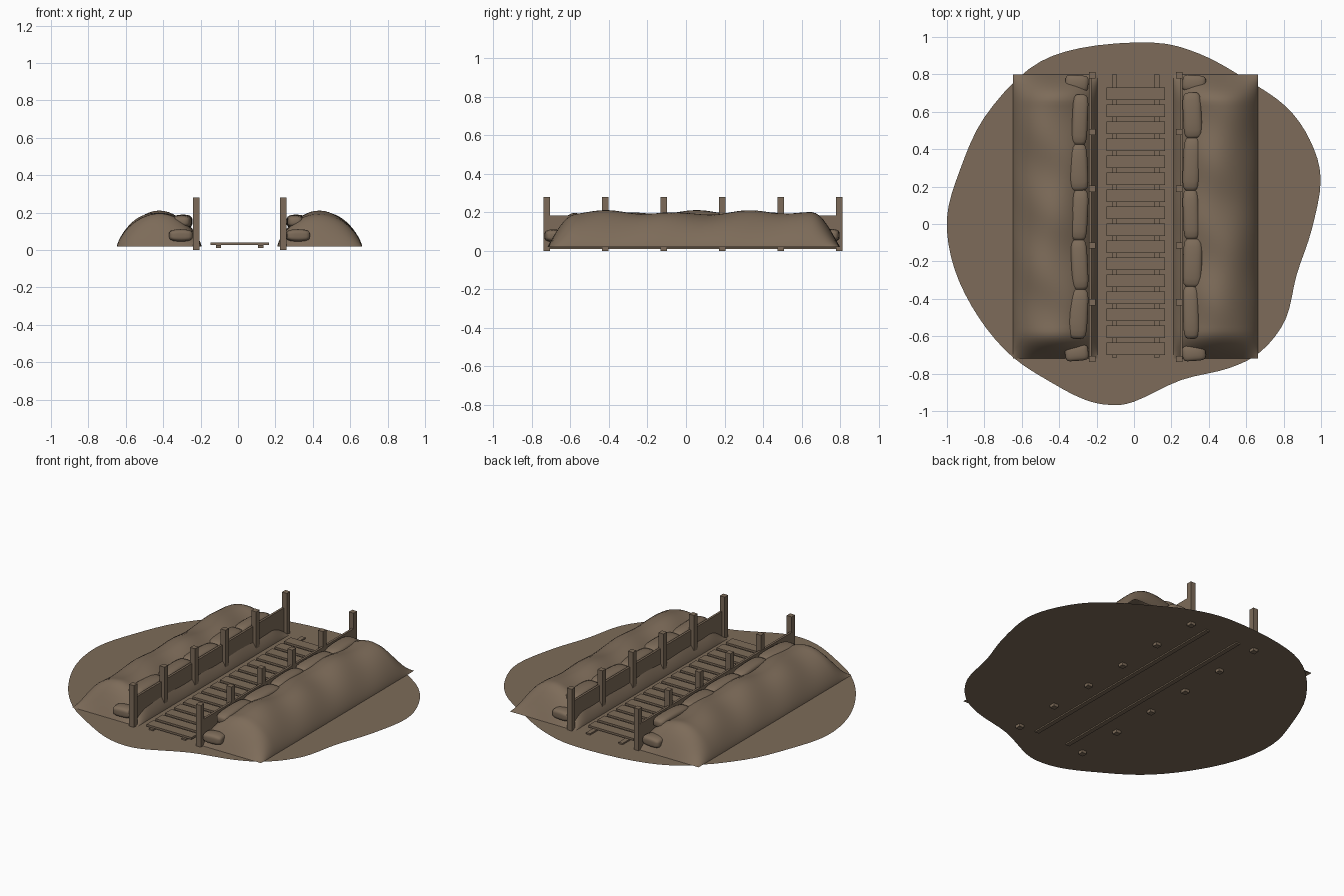
import bpy, bmesh, math
from mathutils import Vector

if "Cube" in bpy.data.objects:
    bpy.data.objects.remove(bpy.data.objects["Cube"])

GROUND_Z = 0.018
earth = bpy.data.materials.new("brown earth")
earth.diffuse_color = (0.205, 0.148, 0.100, 1)
earth.use_nodes = True
earth.node_tree.nodes["Principled BSDF"].inputs["Base Color"].default_value = earth.diffuse_color


def finish(name, bm, smooth=False):
    mesh = bpy.data.meshes.new(name)
    bm.to_mesh(mesh)
    bm.free()
    mesh.materials.append(earth)
    for p in mesh.polygons:
        p.use_smooth = smooth
    ob = bpy.data.objects.new(name, mesh)
    bpy.context.collection.objects.link(ob)
    return ob


def add_box(bm, lo, hi):
    r = bmesh.ops.create_cube(bm, size=1)
    for v in r["verts"]:
        v.co = Vector([(lo[i] + hi[i]) / 2 + v.co[i] * (hi[i] - lo[i]) for i in range(3)])


# ground patch: smooth closed outline through a few points
outline = [(0.1, 0.97), (-0.29, 0.94), (-0.56, 0.83), (-0.8, 0.57), (-0.93, 0.29),
           (-1, 0.03), (-0.96, -0.24), (-0.83, -0.5), (-0.65, -0.71), (-0.42, -0.86),
           (-0.26, -0.94), (-0.13, -0.967), (0, -0.95), (0.25, -0.835), (0.51, -0.77),
           (0.68, -0.68), (0.81, -0.51), (0.87, -0.27), (0.95, -0.03), (0.998, 0.24),
           (0.94, 0.45), (0.81, 0.63), (0.59, 0.78), (0.35, 0.91)]
pts = [Vector(p) for p in outline]
bm = bmesh.new()
ring = []
for i in range(len(pts)):
    a, b, c, d = (pts[(i + k) % len(pts)] for k in (-1, 0, 1, 2))
    for s in range(4):
        t = s / 4
        p = 0.5 * (2 * b + (c - a) * t + (2 * a - 5 * b + 4 * c - d) * t * t
                   + (3 * b - a - 3 * c + d) * t ** 3)
        ring.append(bm.verts.new((p.x, p.y, GROUND_Z)))
bm.faces.new(ring)
finish("ground_patch", bm)


# earth banks: rectangular grids raised to a rounded, uneven ridge
def bank(name, x0, x1, phase):
    y0, y1, nx, ny = -0.72, 0.8, 28, 72
    bm = bmesh.new()
    rows = []
    for j in range(ny + 1):
        y = y0 + (y1 - y0) * j / ny
        row = []
        for i in range(nx + 1):
            u = -math.cos(math.pi * i / nx)
            x = (x0 + x1) / 2 + u * (x1 - x0) / 2
            arch = max(0, 1 - u * u) ** 0.75
            end = math.sin(min(1, min(y - y0, y1 - y) / 0.15) * math.pi / 2)
            bump = 0.178 + 0.008 * math.sin(17 * y + phase + 2 * u) \
                + 0.006 * math.sin(8 * y + 2 * phase - 3 * u)
            row.append(bm.verts.new((x, y, GROUND_Z + 0.001 + arch * end * bump)))
        rows.append(row)
    for j in range(ny):
        for i in range(nx):
            bm.faces.new((rows[j][i], rows[j][i + 1], rows[j + 1][i + 1], rows[j + 1][i]))
    finish(name, bm, True)


bank("left_bank", -0.648, -0.195, 0.6)
bank("right_bank", 0.21, 0.664, 2.4)


# sandbags: boxes rounded toward a pillow shape
def sandbag(name, centre, half, tilt):
    bm = bmesh.new()
    bmesh.ops.create_cube(bm, size=2)
    bmesh.ops.subdivide_edges(bm, edges=bm.edges[:], cuts=5, use_grid_fill=True)
    for v in bm.verts:
        n = sum(abs(c) ** 5 for c in v.co) ** 0.2
        p = Vector(v.co) / n
        x, y = p.x * half[0], p.y * half[1]
        z = p.z * half[2] * (1 - 0.2 * p.x ** 2 - 0.2 * p.y ** 2)
        v.co = (centre[0] + x * math.cos(tilt) - y * math.sin(tilt),
                centre[1] + x * math.sin(tilt) + y * math.cos(tilt), centre[2] + z)
    finish(name, bm, True)


left_spans = [(0.69, 0.425), (0.425, 0.18), (0.18, -0.085), (-0.085, -0.35), (-0.35, -0.61)]
right_spans = [(0.7, 0.46), (0.46, 0.18), (0.18, -0.08), (-0.08, -0.335), (-0.335, -0.61)]
for side, label, spans, face in ((-1, "left", left_spans, 0.247), (1, "right", right_spans, 0.262)):
    for k, (a, b) in enumerate(spans):
        w = 0.046 + 0.005 * math.sin(2.3 * k + side)
        sandbag(f"{label}_upper_sandbag_{k + 1}", (side * (face + w), (a + b) / 2, 0.152),
                (w, (a - b) / 2 + 0.003, 0.037), 0.05 * math.sin(3 * k + side))
    # lower bags laid across the bank ends
    sandbag(f"{label}_front_end_sandbag", (side * (face + 0.059), -0.69, 0.078), (0.062, 0.042, 0.033), 0.08)
    sandbag(f"{label}_rear_end_sandbag", (side * (face + 0.059), 0.752, 0.08), (0.062, 0.044, 0.033), -0.08)

    # revetment wall behind the posts
    x = -0.234 if side < 0 else 0.252
    bm = bmesh.new()
    add_box(bm, (x - 0.007, -0.715, GROUND_Z), (x + 0.007, 0.8, 0.183))
    finish(f"{label}_wall_board", bm)

    # posts
    px = -0.223 if side < 0 else 0.242
    for k in range(6):
        y = -0.722 + k * 0.3035
        bm = bmesh.new()
        add_box(bm, (px - 0.017, y - 0.017, 0), (px + 0.017, y + 0.017, 0.28))
        finish(f"{label}_post_{k + 1}", bm)

# duckboard: two rails with cross slats
for label, x in (("left", -0.104), ("right", 0.122)):
    bm = bmesh.new()
    add_box(bm, (x - 0.014, -0.715, 0.01), (x + 0.014, 0.798, 0.027))
    finish(f"{label}_walkway_rail", bm)
bm = bmesh.new()
for k in range(16):
    y = 0.697 - k * 0.0909
    add_box(bm, (-0.146, y - 0.033, 0.026), (0.167, y + 0.033, 0.039))
finish("walkway_slats", bm)
